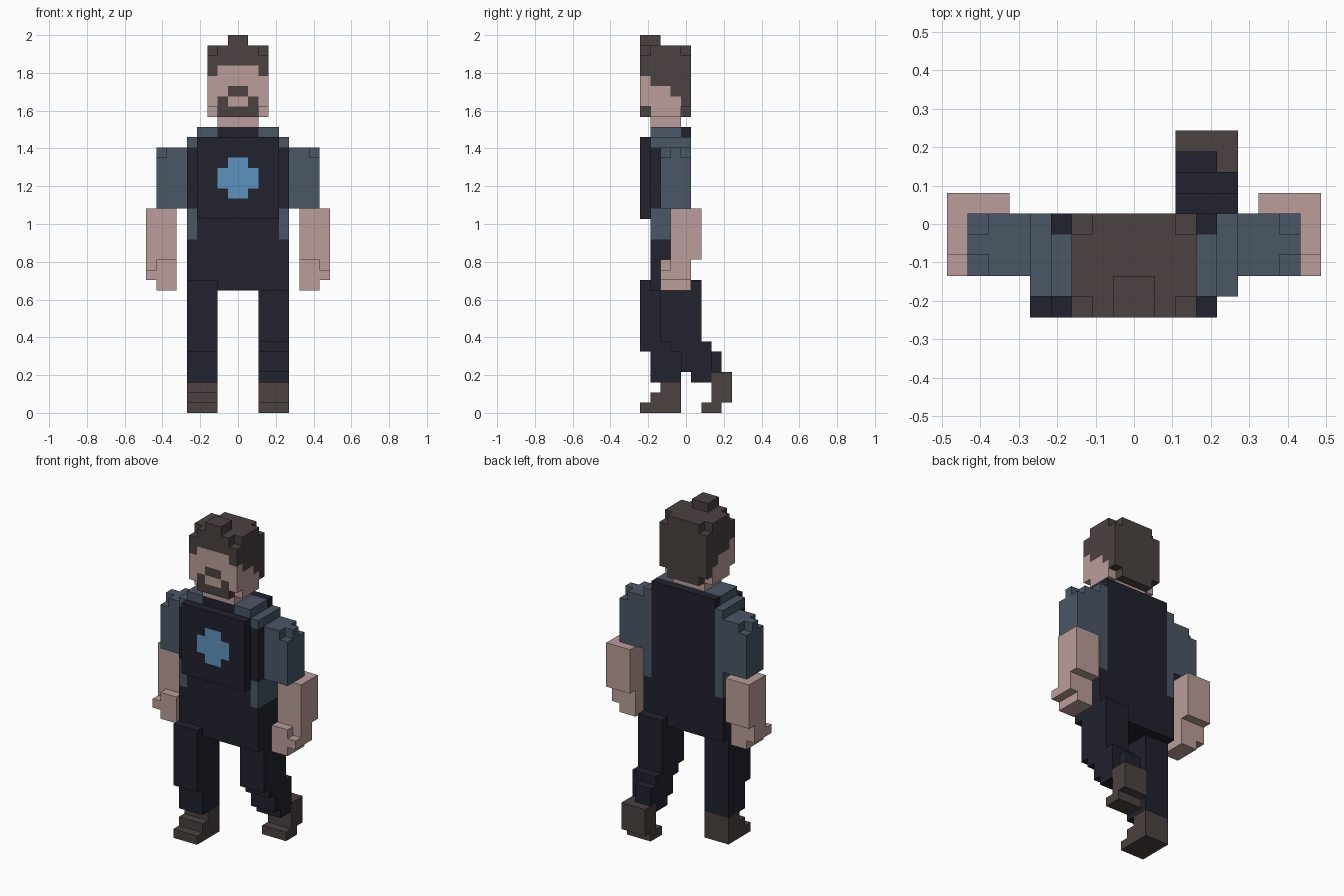
import bpy
import bmesh
from mathutils import Vector

UNIT = 2 / 37  # edge of one cube

old = bpy.data.objects.get("Cube")
if old:
    bpy.data.objects.remove(old, do_unlink=True)


def make_material(name, rgb):
    mat = bpy.data.materials.new(name)
    mat.use_nodes = True
    mat.diffuse_color = (*rgb, 1)
    bsdf = mat.node_tree.nodes["Principled BSDF"]
    bsdf.inputs["Base Color"].default_value = (*rgb, 1)
    bsdf.inputs["Roughness"].default_value = 0.9
    return mat


PALETTE = {
    "skin": make_material("skin", (0.49, 0.34, 0.32)),
    "hair": make_material("dark brown", (0.069, 0.054, 0.05)),
    "sleeve": make_material("slate grey", (0.069, 0.093, 0.133)),
    "cloth": make_material("navy black", (0.015, 0.016, 0.026)),
    "emblem": make_material("sky blue", (0.107, 0.287, 0.508)),
}
NAMES = list(PALETTE)


def box(x0, x1, y0, y1, z0, z1):
    """Cells of a block: x is centred, y counts from the front, z from the floor."""
    return {(x, y, z) for x in range(x0, x1)
            for y in range(y0, y1) for z in range(z0, z1)}


def mirrored(cells):
    return {(-1 - x, y, z) for x, y, z in cells}


def build(name, cells, colour):
    """Skin a set of cells with flat faces; colour is a name or a rule per cell."""
    bm = bmesh.new()
    corners = {}

    def corner(p):
        key = tuple(round(c) for c in p)
        if key not in corners:
            x, y, z = key
            corners[key] = bm.verts.new((x * UNIT, (y - 4.5) * UNIT, z * UNIT))
        return corners[key]

    for cell in sorted(cells):
        tint = colour if isinstance(colour, str) else colour(*cell)
        for axis in range(3):
            for sign in (-1, 1):
                n = Vector((0, 0, 0))
                n[axis] = sign
                if tuple(int(a + b) for a, b in zip(cell, n)) in cells:
                    continue
                u = Vector((0, 0, 0))
                u[(axis + 1) % 3] = 0.5
                v = n.cross(u)
                mid = Vector(cell) + Vector((0.5, 0.5, 0.5)) + n / 2
                quad = [corner(mid + d) for d in (-u - v, u - v, u + v, v - u)]
                bm.faces.new(quad).material_index = NAMES.index(tint)
    # Merge flat areas of one colour
    bmesh.ops.dissolve_limit(bm, angle_limit=0.01, verts=bm.verts[:],
                             edges=bm.edges[:], delimit={"MATERIAL"})
    mesh = bpy.data.meshes.new(name)
    bm.to_mesh(mesh)
    bm.free()
    for mat in PALETTE.values():
        mesh.materials.append(mat)
    obj = bpy.data.objects.new(name, mesh)
    bpy.context.collection.objects.link(obj)
    return obj


# Head: block with clipped corners and a tuft
head = box(-3, 3, 0, 5, 29, 36)
head -= {(x, y, z) for x in (-3, 2) for y in (0, 4) for z in (29, 35)}
HAIRLINE = (33, 32, 32, 31, 29)


def head_colour(x, y, z):
    side = abs(x + 0.5)
    if z >= 34 or y == 4 or (side > 2 and z >= HAIRLINE[y]):
        return "hair"
    if y == 0:
        chin = z == 29 and side < 2
        cheeks = z == 30 and 1 < side < 2
        moustache = z == 31 and side < 1
        if chin or cheeks or moustache:
            return "hair"
    return "skin"


build("head", head, head_colour)
build("hair_tuft", box(-1, 1, 0, 2, 36, 37), "hair")
build("neck", box(-2, 2, 1, 4, 28, 29), "skin")

# Torso: core, raised chest panel, collar and shoulders
torso = (box(-5, 5, 1, 5, 12, 27) | box(-4, 4, 0, 1, 19, 27)
         | box(-4, 4, 1, 5, 27, 28))


def torso_colour(x, y, z):
    side = abs(x + 0.5)
    if y == 0:
        across, up = side, abs(z + 0.5 - 23)
        if across < 2 and up < 2 and min(across, up) < 1:
            return "emblem"
        return "cloth"
    if z == 27:
        return "sleeve" if side > 2 and y < 4 else "cloth"
    if side > 4 and z >= 17 and not (y == 1 and 20 <= z < 26):
        return "sleeve"
    return "cloth"


build("torso", torso, torso_colour)

# Arms, mirrored
sleeve = box(5, 8, 2, 5, 20, 26) - {(7, 2, 25), (7, 4, 25)}
forearm = box(6, 9, 3, 6, 15, 20)
hand = (box(6, 9, 2, 5, 13, 15) | box(6, 8, 2, 5, 12, 13)) - {(8, 2, 14)}
for label, cells, tint in (("sleeve", sleeve, "sleeve"),
                           ("forearm", forearm, "skin"),
                           ("hand", hand, "skin")):
    build("left_" + label, cells, tint)
    build("right_" + label, mirrored(cells), tint)

# Right leg, stepping forward
right_leg = box(2, 5, 0, 4, 6, 13) | box(2, 5, 1, 4, 3, 6)
right_shoe = box(2, 5, 2, 4, 0, 3) | box(2, 5, 1, 2, 0, 2) | box(2, 5, 0, 1, 0, 1)
build("right_leg", mirrored(right_leg), "cloth")
build("right_shoe", mirrored(right_shoe), "hair")

# Left leg, trailing behind with a lifted heel
left_leg = (box(2, 5, 2, 6, 7, 13) | box(2, 5, 3, 7, 6, 7)
            | box(2, 5, 4, 7, 4, 6) | box(2, 4, 7, 8, 4, 6)
            | box(2, 4, 7, 8, 6, 7) - box(2, 4, 7, 8, 6, 7)
            | box(2, 5, 5, 7, 3, 4))
left_shoe = box(2, 5, 7, 9, 1, 4) | box(2, 5, 6, 8, 0, 1)
build("left_leg", left_leg, "cloth")
build("left_shoe", left_shoe, "hair")
